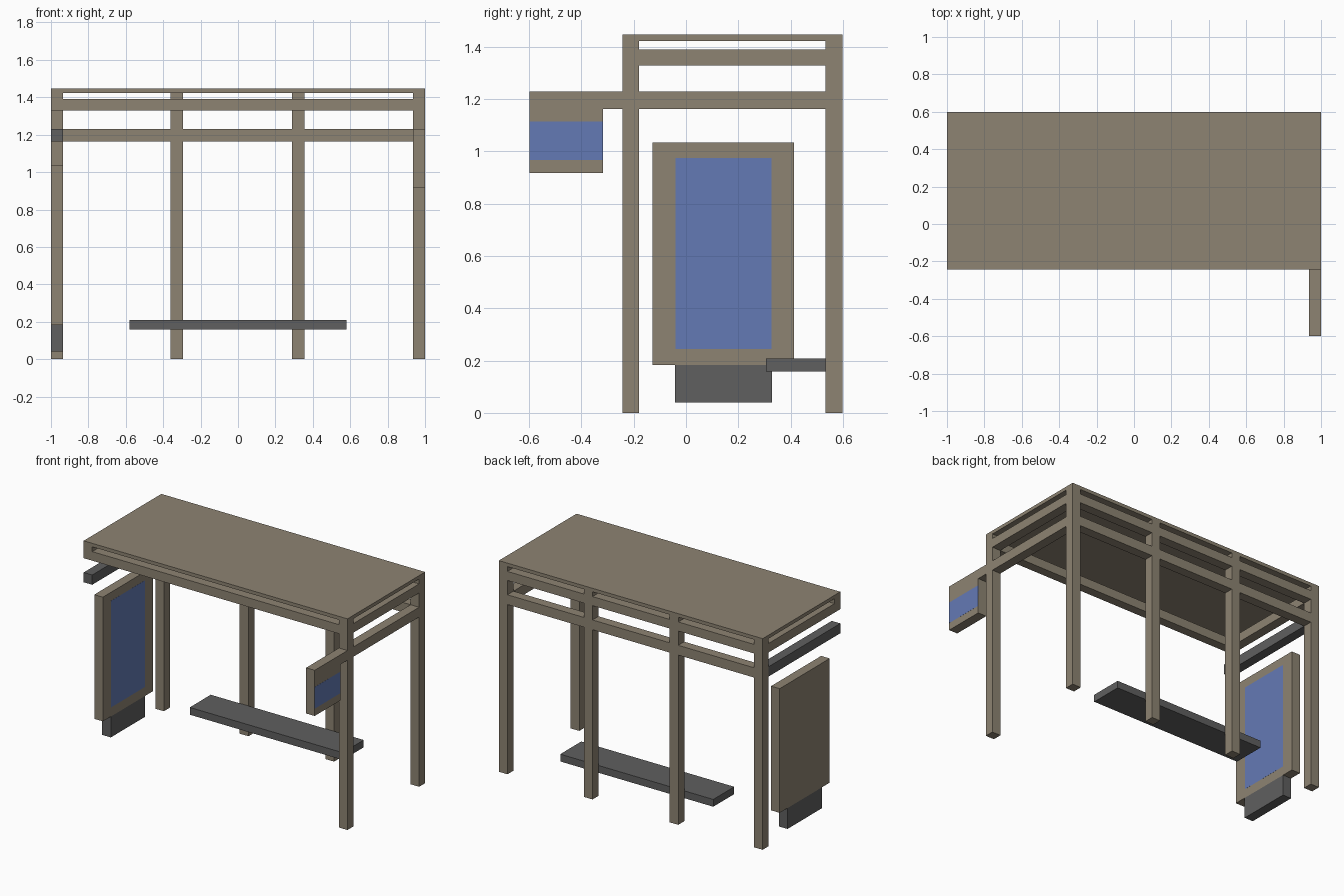
import bpy, bmesh
from mathutils import Matrix, Vector

if "Cube" in bpy.data.objects:
    bpy.data.objects.remove(bpy.data.objects["Cube"])


def material(name, rgb):
    m = bpy.data.materials.new(name)
    m.diffuse_color = (*rgb, 1)
    m.use_nodes = True
    m.node_tree.nodes["Principled BSDF"].inputs["Base Color"].default_value = m.diffuse_color
    return m


TAN = material("tan_paint", (0.27, 0.23, 0.17))
DARK = material("dark_grey", (0.115, 0.115, 0.115))
BLUE = material("blue_poster", (0.127, 0.195, 0.46))


def box(name, x, y, z, mat):
    """Box object from (min, max) bounds on each axis."""
    lo, hi = (Vector(v) for v in zip(x, y, z))
    bm = bmesh.new()
    bmesh.ops.create_cube(bm, size=1, matrix=Matrix.Translation((lo + hi) / 2)
                          @ Matrix.Diagonal((*(hi - lo), 1)))
    me = bpy.data.meshes.new(name)
    bm.to_mesh(me)
    bm.free()
    me.materials.append(mat)
    ob = bpy.data.objects.new(name, me)
    bpy.context.collection.objects.link(ob)
    return ob


T = 0.065                                # post thickness
LEFT, RIGHT = (-1, -1 + T), (1 - T, 1)
FRONT, BACK = (-0.243, -0.18), (0.533, 0.598)
INNER_Y = (FRONT[1], BACK[0])            # clear span between front and back
UPPER, LOWER = (1.328, 1.39), (1.163, 1.23)
ROOF_Z = 1.423

# Roof slab
box("roof", (-1, 1), (FRONT[0], BACK[1]), (ROOF_Z, 1.447), TAN)

# Posts: four at the back, one front right, and a short front-left corner
back_posts = [LEFT, (-0.36, -0.294), (0.29, 0.355), RIGHT]
for i, px in enumerate(back_posts):
    box(f"back_post_{i + 1}", px, BACK, (0, ROOF_Z), TAN)
box("front_right_post", RIGHT, FRONT, (0, ROOF_Z), TAN)
box("front_left_corner", LEFT, FRONT, (UPPER[0], ROOF_Z), TAN)

# Back rails between neighbouring posts
for i, (a, b) in enumerate(zip(back_posts, back_posts[1:])):
    for label, z in (("upper", UPPER), ("lower", LOWER)):
        box(f"back_{label}_rail_{i + 1}", (a[1], b[0]), BACK, z, TAN)

# Front and side rails
box("front_upper_rail", (LEFT[1], RIGHT[0]), FRONT, UPPER, TAN)
box("left_upper_rail", LEFT, INNER_Y, UPPER, TAN)
box("right_upper_rail", RIGHT, INNER_Y, UPPER, TAN)
box("right_lower_rail", RIGHT, INNER_Y, LOWER, TAN)
box("left_lower_bar", LEFT, (FRONT[0], BACK[0]), LOWER, DARK)

# Hanging sign on an arm in front of the right post
box("sign_arm", RIGHT, (-0.317, FRONT[0]), LOWER, TAN)
box("hanging_sign", RIGHT, (-0.598, -0.317), (0.917, LOWER[1]), TAN)
box("hanging_sign_face", (0.999, 1.0005), (-0.598, -0.317), (0.967, 1.115), BLUE)

# Poster panel on the left side, facing inwards, with its foot
box("poster_panel", LEFT, (-0.128, 0.414), (0.183, 1.034), TAN)
box("poster", (LEFT[1] - 0.001, LEFT[1] + 0.0005), (-0.04, 0.327), (0.245, 0.975), BLUE)
box("poster_foot", LEFT, (-0.042, 0.329), (0.04, 0.183), DARK)

# Bench seat fixed to the back posts
box("bench_seat", (-0.58, 0.58), (0.306, BACK[0]), (0.158, 0.208), DARK)
